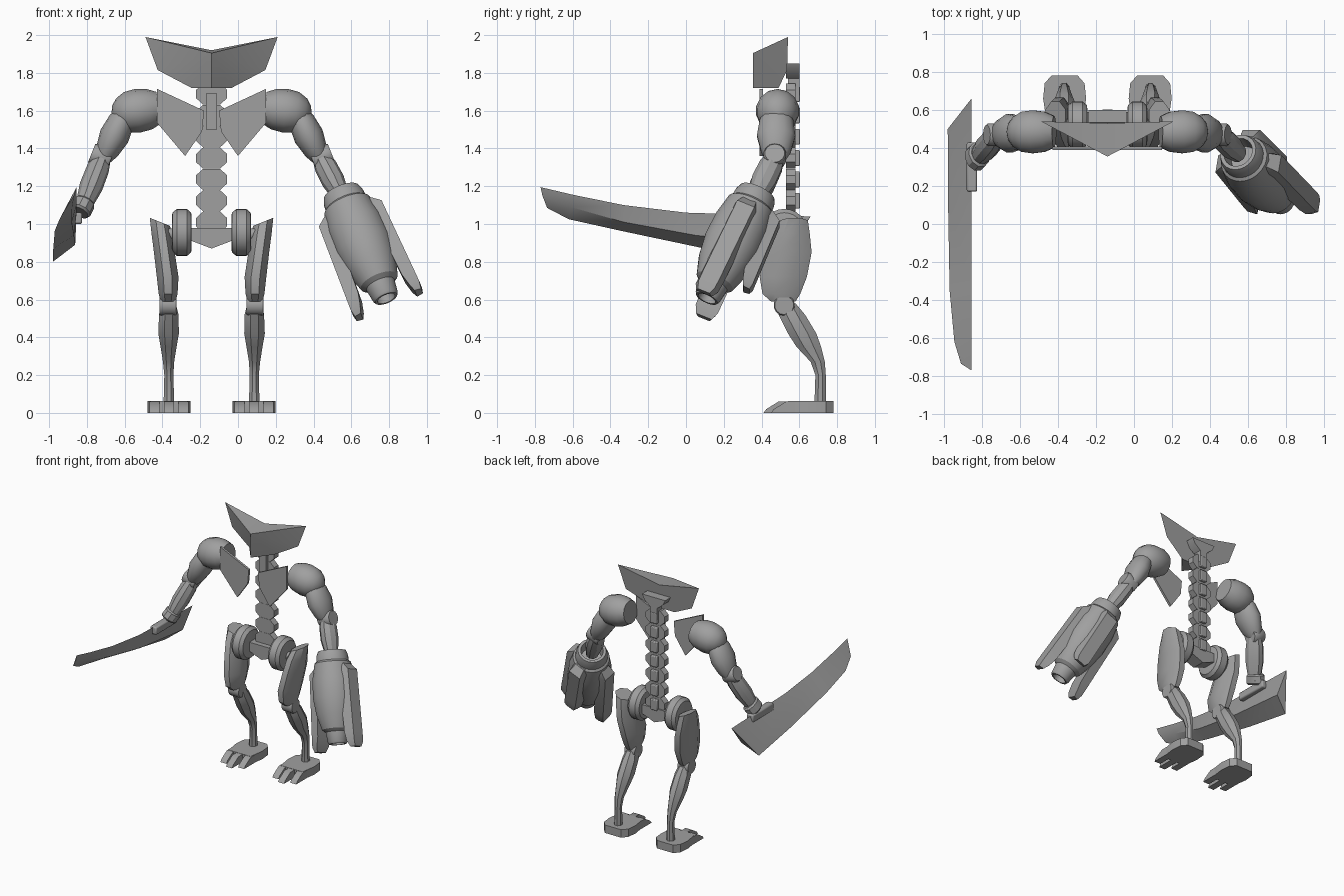
import bpy, bmesh, math
from mathutils import Vector

if "Cube" in bpy.data.objects:
    bpy.data.objects.remove(bpy.data.objects["Cube"])

MID = -0.14  # symmetry plane of the body
grey = bpy.data.materials.new("plain_grey")
grey.use_nodes = True
colour = (0.35, 0.35, 0.35, 1)
grey.diffuse_color = colour
grey.node_tree.nodes["Principled BSDF"].inputs["Base Color"].default_value = colour
parts = []


def finish(name, bm, bevel=0):
    bmesh.ops.remove_doubles(bm, verts=bm.verts, dist=0.0005)
    bmesh.ops.recalc_face_normals(bm, faces=bm.faces)
    me = bpy.data.meshes.new(name)
    bm.to_mesh(me)
    bm.free()
    me.materials.append(grey)
    ob = bpy.data.objects.new(name, me)
    bpy.context.collection.objects.link(ob)
    if bevel:
        mod = ob.modifiers.new("soft_edges", "BEVEL")
        mod.width, mod.segments = bevel, 2
    parts.append(ob)
    return ob


def loft(name, rings, bevel=0):
    """Skin equal-length rings of points and cap both ends."""
    bm = bmesh.new()
    rows = [[bm.verts.new(p) for p in ring] for ring in rings]
    n = len(rows[0])
    for a, b in zip(rows, rows[1:]):
        for i in range(n):
            j = (i + 1) % n
            bm.faces.new((a[i], a[j], b[j], b[i]))
    bm.faces.new(rows[0][::-1])
    bm.faces.new(rows[-1])
    return finish(name, bm, bevel)


def frame(p, q):
    d = (q - p).normalized()
    ref = Vector((0, 1, 0)) if abs(d.y) < 0.9 else Vector((1, 0, 0))
    v = (ref - d * ref.dot(d)).normalized()
    return d, v.cross(d), v


def turned(name, p, q, profile, k=1, sides=14):
    """Turn (fraction along, radius) pairs about the line p to q."""
    p, q = Vector(p), Vector(q)
    d, u, v = frame(p, q)
    angles = [2 * math.pi * i / sides for i in range(sides)]
    rings = [[p.lerp(q, t) + u * max(r, 0.001) * math.cos(a) + v * max(r, 0.001) * k * math.sin(a)
              for a in angles] for t, r in profile]
    return loft(name, rings)


def box(name, x0, x1, y0, y1, z0, z1, bevel=0):
    ring = [(x0, y0), (x1, y0), (x1, y1), (x0, y1)]
    return loft(name, [[(x, y, z) for x, y in ring] for z in (z0, z1)], bevel)


def slab(name, outline, y0, y1):
    return loft(name, [[(x, y, z) for x, z in outline] for y in (y0, y1)])


def octagon(x0, x1, y0, y1, z, cut=0.3):
    """Rectangle with clipped corners at one height."""
    cx, cy = (x1 - x0) * cut, (y1 - y0) * cut
    return [(x0 + cx, y0, z), (x1 - cx, y0, z), (x1, y0 + cy, z), (x1, y1 - cy, z),
            (x1 - cx, y1, z), (x0 + cx, y1, z), (x0, y1 - cy, z), (x0, y0 + cy, z)]


# Prow-shaped head with swept tips
bm = bmesh.new()
front_top, back_top, front_low = (bm.verts.new((MID, y, z)) for y, z in
                                  ((0.355, 1.905), (0.53, 1.92), (0.355, 1.72)))
low = []
for s in (-1, 1):
    tip, cheek, base = (bm.verts.new((MID + s * x, y, z)) for x, y, z in
                        ((0.35, 0.54, 1.99), (0.285, 0.535, 1.815), (0.105, 0.49, 1.72)))
    low.append(base)
    for f in ((front_top, tip, back_top), (front_top, cheek, tip),
              (front_top, front_low, base, cheek)):
        bm.faces.new(f)
    low += [cheek, tip]
bm.faces.new((front_low, low[0], low[3]))
bm.faces.new((low[0], low[1], low[2], back_top, low[5], low[4], low[3]))
finish("head", bm)

# Spine, neck and pelvis
box("neck_post", MID - 0.03, MID + 0.03, 0.54, 0.6, 1.68, 1.85)
slab("neck_crosspiece", [(MID - 0.1, 1.85), (MID - 0.08, 1.81), (MID - 0.03, 1.77),
                         (MID + 0.03, 1.77), (MID + 0.08, 1.81), (MID + 0.1, 1.85)], 0.53, 0.6)
for i in range(7):
    z = 1.01 + i * 0.113
    w, n = 0.082, 0.045
    slab("vertebra", [(MID + x, z + h) for x, h in
                      ((-n, -.056), (n, -.056), (w, -.022), (w, .022),
                       (n, .056), (-n, .056), (-w, .022), (-w, -.022))], 0.53, 0.58)
    box("spine_process", MID - 0.028, MID + 0.028, 0.56, 0.603, z - 0.042, z + 0.042, 0.006)
box("sternum", MID - 0.03, MID + 0.03, 0.5, 0.54, 1.5, 1.69)
slab("pelvis", [(MID - 0.105, 0.98), (MID - 0.105, 0.91), (MID, 0.87),
                (MID + 0.105, 0.91), (MID + 0.105, 0.98)], 0.49, 0.59)


def side(s, x, y, z):
    """Place a left-side point, mirrored when s is -1."""
    return Vector((MID + s * (x - MID), y, z))


def side_loft(name, s, rings, bevel=0):
    return loft(name, [[side(s, *p) for p in ring] for ring in rings], bevel)


for s, tag in ((1, "left_"), (-1, "right_")):
    # Chest plate
    plate = [(.148, 1.715), (-.1, 1.60), (-.09, 1.49), (0, 1.36), (.148, 1.535)]
    side_loft(tag + "chest_plate", s, [[(x, y, z) for x, z in plate] for y in (0.39, 0.408)])

    # Arm
    turned(tag + "shoulder", side(s, .14, .485, 1.615), side(s, .39, .485, 1.58),
           [(0, .085), (.2, .108), (.45, .116), (.68, .108), (.86, .08), (.96, .045), (1, 0)])
    turned(tag + "upper_arm", side(s, .31, .48, 1.60), side(s, .44, .475, 1.33),
           [(0, .045), (.2, .07), (.5, .08), (.8, .062), (1, .035)], 1.3)
    turned(tag + "elbow", side(s, .395, .47, 1.335), side(s, .495, .47, 1.375),
           [(0, .052), (.12, .06), (.88, .06), (1, .052)])
    wrist = side(s, .55, .37, 1.14) if s > 0 else side(s, .54, .35, 1.09)
    turned(tag + "forearm", side(s, .435, .475, 1.36), wrist,
           [(0, .045), (.25, .06), (.6, .062), (.85, .05), (1, .045)], 1.1, 10)

    # Hip roller and axle
    turned(tag + "hip_roller", side(s, -.035, .52, .955), side(s, .07, .52, .955),
           [(0, .085), (.03, .105), (.25, .125), (.75, .125), (.97, .105), (1, .085)], 1, 24)
    turned(tag + "hip_axle", side(s, MID, .54, .945), side(s, .12, .52, .945),
           [(0, .032), (1, .032)])

    # Leg
    thigh = [(.59, .05, .13, .45, .58), (.63, .04, .14, .405, .605), (.72, .035, .15, .39, .64),
             (.85, .055, .165, .42, .665), (.95, .07, .178, .455, .655)]
    rings = [octagon(a, b, c, d, z) for z, a, b, c, d in thigh]
    rings.append([(x, y, z + (x - .13) * .4) for x, y, z in octagon(.08, .187, .5, .645, 1.01)])
    side_loft(tag + "thigh", s, rings)
    turned(tag + "knee", side(s, .045, .52, .57), side(s, .135, .52, .57),
           [(0, .05), (.1, .056), (.9, .056), (1, .05)])
    shin = [(.58, .05, .125, .50, .58), (.52, .035, .138, .49, .63), (.42, .033, .142, .54, .69),
            (.35, .045, .13, .585, .715), (.27, .058, .117, .66, .735), (.2, .062, .11, .685, .74),
            (.05, .058, .114, .68, .742)]
    side_loft(tag + "shin", s, [octagon(a, b, c, d, z) for z, a, b, c, d in shin])

    # Foot with three wedge toes
    sole = [(-.01, .54), (.18, .54), (.198, .66), (.19, .74), (.155, .78),
            (.015, .78), (-.02, .74), (-.028, .66)]
    side_loft(tag + "foot", s, [[(x, y, z) for x, y in sole] for z in (0, .062)])
    for cx, tip in ((.008, .45), (.085, .41), (.162, .45)):
        side_loft(tag + "toe", s, [[(x, .58, 0), (x, tip, 0), (x, tip + .015, .02),
                                    (x, tip + .08, .06), (x, .58, .06)]
                                   for x in (cx - .026, cx + .026)])

# Arm cannon with a hollow muzzle
start, end = Vector((.55, .375, 1.16)), Vector((.785, .11, .605))
turned("cannon", start, end,
       [(.12, .07), (-.01, .08), (-.01, .1), (.04, .112), (.1, .115), (.12, .13), (.3, .152), (.5, .155),
        (.68, .138), (.84, .105), (.87, .08), (.98, .07), (1, .062), (1, .05), (.9, .045)], 1, 24)
d, u, v = frame(start, end)
for name, out, across, reach in (("outer_fin", -u, v, 1), ("inner_fin", u, v, 1),
                                 ("rear_fin", v, u, 0.76)):
    rings = []
    for t, r0, r1, w in ((.14, .09, .125, .05), (.22, .1, .18, .066),
                         (.9, .125, .195, .066), (1.0, .14, .197, .064), (1.06, .155, .19, .045)):
        c = start.lerp(end, t * reach)
        rings.append([c + out * r + across * h for r, h in
                      ((r0, -w), (r1, -w * .75), (r1, w * .75), (r0, w))])
    loft(name, rings)

# Blade with its wrist mount
loft("blade", [
    [(-.855, .66, 1.04), (-.862, .55, .89), (-.98, .5, .8)],
    [(-.855, 0, 1.06), (-.868, .05, .94), (-.978, .1, .87)],
    [(-.855, -.33, 1.10), (-.88, -.33, 1.01), (-.97, -.35, .965)],
    [(-.855, -.6, 1.155), (-.878, -.61, 1.09), (-.945, -.62, 1.025)],
    [(-.855, -.77, 1.195), (-.868, -.76, 1.15), (-.91, -.735, 1.085)]])
turned("wrist_cuff", (-.81, .37, 1.12), (-.84, .34, 1.06),
       [(0, .05), (.15, .06), (.85, .06), (1, .05)], 1.2, 10)
box("blade_mount", -.88, -.825, .17, .43, 1.0, 1.06, .01)

# Smooth rounded surfaces while keeping hard edges crisp
bpy.ops.object.select_all(action="DESELECT")
for ob in parts:
    ob.select_set(True)
bpy.context.view_layer.objects.active = parts[0]
bpy.ops.object.shade_smooth_by_angle(angle=math.radians(32))
